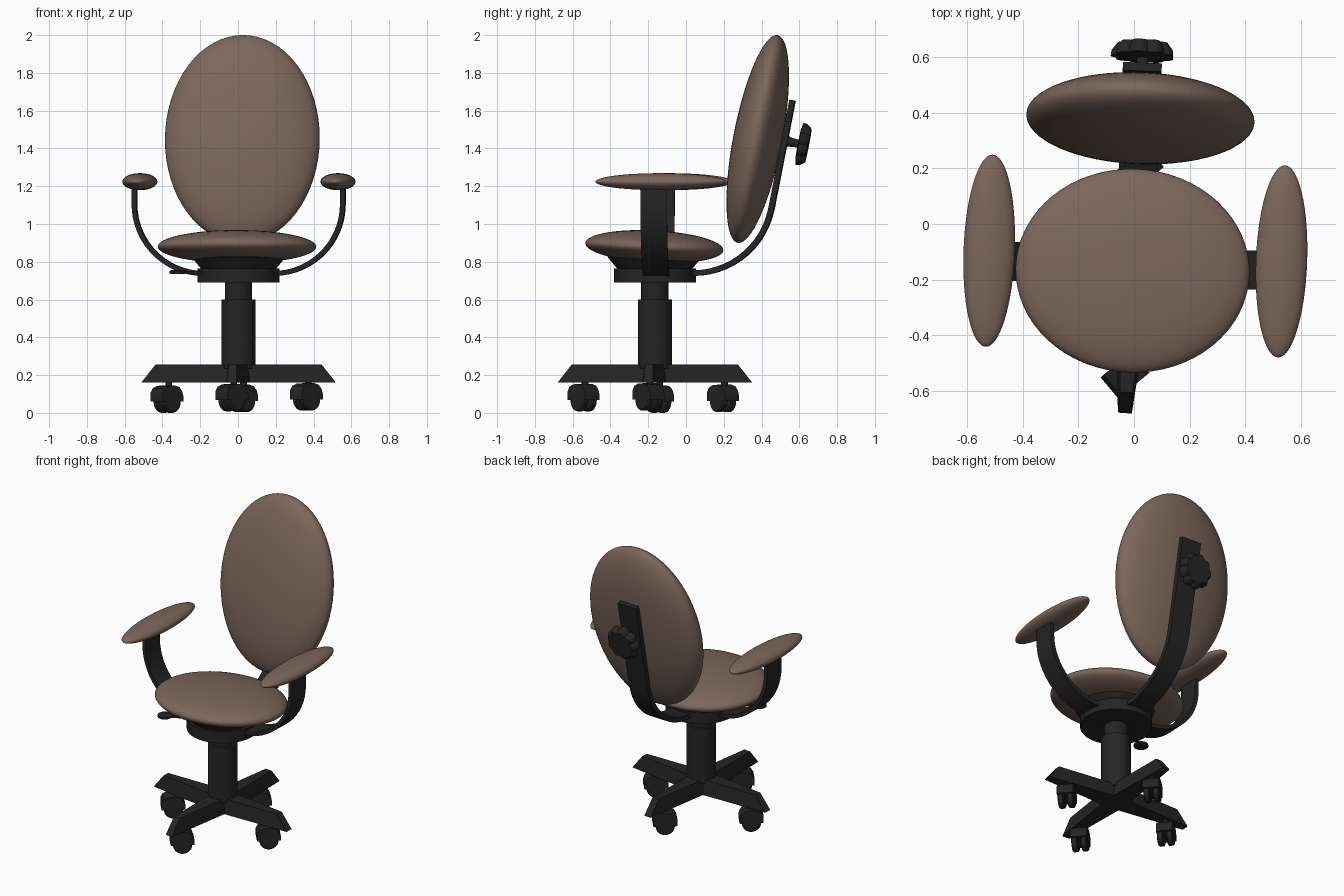
import bpy, bmesh
from math import sin, cos, pi, radians
from mathutils import Matrix, Vector

if "Cube" in bpy.data.objects:
    bpy.data.objects.remove(bpy.data.objects["Cube"])

T = Matrix.Translation
def R(deg, axis): return Matrix.Rotation(radians(deg), 4, axis)

CENTRE = T((0.003, -0.165, 0))
TOP = CENTRE @ R(-2.1, 'Z')      # upper part is swivelled slightly
BASE = CENTRE @ R(-4, 'Z')

def material(name, col):
    m = bpy.data.materials.new(name)
    m.diffuse_color = (*col, 1)
    m.use_nodes = True
    m.node_tree.nodes["Principled BSDF"].inputs["Base Color"].default_value = m.diffuse_color
    return m
FABRIC = material("brown_fabric", (0.2, 0.133, 0.105))
PLASTIC = material("black_plastic", (0.018, 0.018, 0.018))

def finish(name, bm, mat, matrix, angle=35):
    bmesh.ops.recalc_face_normals(bm, faces=bm.faces)
    me = bpy.data.meshes.new(name)
    bm.to_mesh(me)
    bm.free()
    me.materials.append(mat)
    ob = bpy.data.objects.new(name, me)
    bpy.context.collection.objects.link(ob)
    ob.matrix_world = matrix
    bpy.ops.object.select_all(action='DESELECT')
    ob.select_set(True)
    bpy.context.view_layer.objects.active = ob
    bpy.ops.object.shade_smooth_by_angle(angle=radians(angle))
    return ob

def cushion(name, loc, size, tilt=0):
    bm = bmesh.new()
    bmesh.ops.create_uvsphere(bm, u_segments=64, v_segments=32, radius=1)
    bmesh.ops.scale(bm, vec=size, verts=bm.verts)
    finish(name, bm, FABRIC, TOP @ T(loc) @ R(tilt, 'X'), 80)

def loft(name, rings, matrix, smooth=35):
    """Skin a list of equally sized point rings and cap both ends."""
    bm = bmesh.new()
    vs = [[bm.verts.new(p) for p in ring] for ring in rings]
    n = len(rings[0])
    for a, b in zip(vs, vs[1:]):
        for i in range(n):
            j = (i + 1) % n
            bm.faces.new((a[i], a[j], b[j], b[i]))
    bm.faces.new(vs[0])
    bm.faces.new(vs[-1][::-1])
    return finish(name, bm, PLASTIC, matrix, smooth)

def lathe(name, profile, matrix, n=48, lobes=0, depth=0):
    """Round part from (radius, z) pairs, optionally with a scalloped rim."""
    rings = []
    for r, z in profile:
        ring = []
        for i in range(n):
            a = 2 * pi * i / n
            q = r * (1 - depth * (1 - abs(sin(a * lobes / 2)))) if lobes else r
            ring.append((q * cos(a), q * sin(a), z))
        rings.append(ring)
    return loft(name, rings, matrix)

def strap(name, path, thick, width, matrix):
    """Flat bar following a path in the local x-z plane."""
    rings = []
    for i, p in enumerate(path):
        d = Vector(path[min(i + 1, len(path) - 1)]) - Vector(path[max(i - 1, 0)])
        d.normalize()
        nx, nz = -d.y * thick / 2, d.x * thick / 2
        rings.append([(p[0] + s * nx, w * width / 2, p[1] + s * nz)
                      for s, w in ((1, 1), (1, -1), (-1, -1), (-1, 1))])
    return loft(name, rings, matrix)

# Cushions
cushion("seat", (-0.008, -0.003, 0.88), (0.42, 0.366, 0.086), -3)
cushion("backrest", (0, 0.545, 1.45), (0.41, 0.129, 0.56), -10.9)

# Armrests and their curved supports
arc = [(0.185 + 0.367 * sin(radians(a)), 1.105 - 0.367 * cos(radians(a)))
       for a in range(0, 91, 6)]
arm_path = [(0.12, 0.738)] + arc + [(0.553, 1.22)]
for side, turn, off in (("right", 0, 0.015), ("left", 180, -0.015)):
    sx = 1 if side == "right" else -1
    cushion(side + "_armrest", (sx * 0.525, 0.05, 1.224), (0.092, 0.345, 0.045))
    strap(side + "_arm_support", arm_path, 0.026, 0.14,
          TOP @ R(turn, 'Z') @ T((0, off, 0)))

# Back support bar
back_path = [(0.1, 0.74)]
back_path += [(0.205 + 0.42 * sin(radians(a)), 1.16 - 0.42 * cos(radians(a)))
              for a in range(0, 80, 6)]
back_path += [(0.618, 1.08), (0.73, 1.655)]
strap("back_support", back_path, 0.03, 0.14, TOP @ R(90, 'Z'))

# Adjustment knob and its stem
KNOB = TOP @ T((0, 0.787, 1.42)) @ R(-101, 'X')
lathe("knob", [(0.085, -0.027), (0.115, -0.022), (0.112, 0.0), (0.092, 0.027)],
      KNOB, 90, 9, 0.14)
lathe("knob_stem", [(0.045, -0.105), (0.025, -0.075), (0.02, -0.02)], KNOB, 24)

# Seat mount and gas column
lathe("seat_mount", [(0.217, 0.69), (0.217, 0.765), (0.2, 0.765),
                     (0.25, 0.825), (0.25, 0.86)], TOP)
lathe("upper_column", [(0.072, 0.58), (0.072, 0.7)], TOP)
lathe("lower_column", [(0.09, 0.235), (0.09, 0.6)], TOP)

# Height lever with round paddle
LEVER = TOP @ R(207, 'Z')
strap("lever_rod", [(0.15, 0.745), (0.34, 0.745)], 0.014, 0.018, LEVER)
lathe("lever_paddle", [(0.035, 0.734), (0.044, 0.739), (0.044, 0.751), (0.035, 0.756)],
      LEVER @ T((0.355, 0, 0)), 24)

# Four-legged base with casters
hood = [(0.085, 0.06), (0.085, 0.105), (0.07, 0.13), (0.04, 0.143), (0, 0.145),
        (-0.03, 0.137), (-0.05, 0.115), (-0.06, 0.085), (-0.06, 0.06)]
spots = (("right", 0, 0.012), ("back", 90, 0.004), ("left", 180, 0), ("front", 270, 0.008))
for name, ang, lift in spots:
    leg = BASE @ R(ang, 'Z')
    loft(name + "_leg", [
        [(0, -0.07, 0.16), (0, 0.07, 0.16), (0, 0.055, 0.255), (0, -0.055, 0.255)],
        [(0.515, -0.025, 0.16), (0.515, 0.025, 0.16),
         (0.44, 0.022, 0.255), (0.44, -0.022, 0.255)]], leg)
    spot = (leg @ T((0.37, 0, 0))).translation
    caster = T(spot + Vector((0, 0, lift))) @ R(220, 'Z')
    lathe(name + "_caster_stem", [(0.018, 0.13), (0.018, 0.18)], caster, 16)
    loft(name + "_caster_hood", [[(u, y, z) for u, z in hood] for y in (-0.05, 0.05)], caster)
    for s in (-1, 1):
        lathe(f"{name}_caster_wheel_{'a' if s < 0 else 'b'}",
              [(0.05, -0.019), (0.058, -0.013), (0.058, 0.013), (0.05, 0.019)],
              caster @ T((0.012, s * 0.029, 0.058)) @ R(90, 'X'), 28)
